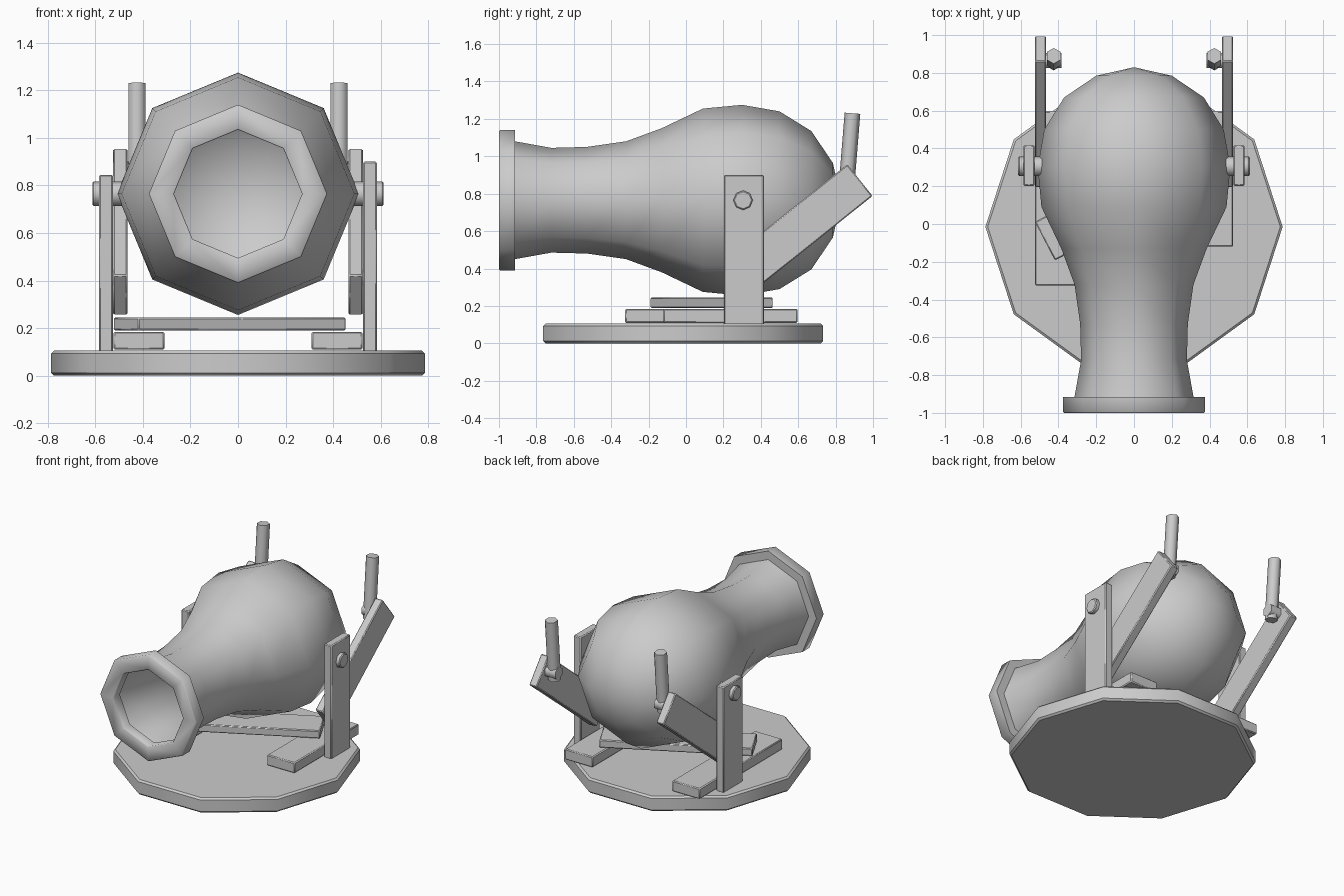
import bpy, bmesh
from math import radians, sin, cos, pi
from mathutils import Vector

if "Cube" in bpy.data.objects:
    bpy.data.objects.remove(bpy.data.objects["Cube"])


def finish(ob, angle=60, bevel=0.0):
    """Optional soft edge, then smooth shading that keeps hard corners."""
    if bevel:
        m = ob.modifiers.new("soft_edge", 'BEVEL')
        m.width = bevel
        m.segments = 1
        m.limit_method = 'ANGLE'
        m.angle_limit = radians(60)
    bpy.ops.object.select_all(action='DESELECT')
    ob.select_set(True)
    bpy.context.view_layer.objects.active = ob
    bpy.ops.object.shade_smooth_by_angle(angle=radians(angle))
    return ob


def box(name, center, size, rot=(0, 0, 0)):
    bpy.ops.mesh.primitive_cube_add(size=1, location=center, rotation=rot)
    ob = bpy.context.object
    ob.name = name
    ob.scale = size
    bpy.ops.object.transform_apply(location=False, rotation=False, scale=True)
    return finish(ob, 40, 0.006)


def rod(name, a, b, r, sides, bevel=0.0):
    a, b = Vector(a), Vector(b)
    d = b - a
    bpy.ops.mesh.primitive_cylinder_add(vertices=sides, radius=r, depth=d.length,
                                        location=(a + b) / 2)
    ob = bpy.context.object
    ob.name = name
    ob.rotation_mode = 'QUATERNION'
    ob.rotation_quaternion = d.to_track_quat('Z', 'Y')
    return finish(ob, 65, bevel)


def lathe_y(name, profile, z, sides):
    """Spin (y, radius) points around a horizontal axis at height z."""
    bm = bmesh.new()
    rings = []
    for y, r in profile:
        if r == 0:
            rings.append([bm.verts.new((0, y, z))] * sides)
        else:
            rings.append([bm.verts.new((r * cos(2 * pi * i / sides), y,
                                        z + r * sin(2 * pi * i / sides)))
                          for i in range(sides)])
    for p, q in zip(rings, rings[1:]):
        for i in range(sides):
            j = (i + 1) % sides
            corners = [p[i], p[j], q[j], q[i]]
            bm.faces.new(list(dict.fromkeys(corners)))
    bmesh.ops.recalc_face_normals(bm, faces=bm.faces)
    me = bpy.data.meshes.new(name)
    bm.to_mesh(me)
    bm.free()
    ob = bpy.data.objects.new(name, me)
    bpy.context.collection.objects.link(ob)
    return finish(ob, 60)


# Barrel: hollow bulb with a flanged muzzle
lathe_y("barrel", [
    (-0.93, 0.27), (-0.995, 0.27), (-1.0, 0.275), (-1.0, 0.37), (-0.995, 0.375),
    (-0.915, 0.375), (-0.915, 0.315), (-0.72, 0.28), (-0.53, 0.285), (-0.32, 0.315),
    (-0.13, 0.385), (0.09, 0.49), (0.30, 0.51), (0.50, 0.475), (0.67, 0.37),
    (0.785, 0.20), (0.83, 0)], 0.765, 8)

# Ten-sided base; cylinder vertices start on +y, so turn one onto +x
base = rod("base_disc", (0, -0.015, 0), (0, -0.015, 0.105), 0.787, 10, 0.012)
base.rotation_mode = 'XYZ'
base.rotation_euler = (0, 0, radians(90))

# Cross plank lying skewed over the floor planks
box("cross_plank", (-0.035, 0.137, 0.217), (0.985, 0.23, 0.055), (0, 0, radians(27.5)))

# Parts repeated on both sides, with uneven post heights and plank lengths
for side, s, top, front in (("right", 1, 0.90, -0.12), ("left", -1, 0.845, -0.325)):
    box(side + "_floor_plank", (s * 0.417, (front + 0.597) / 2, 0.147),
        (0.215, 0.597 - front, 0.075))
    box(side + "_post", (s * 0.556, 0.31, (0.10 + top) / 2), (0.058, 0.215, top - 0.10))
    rod(side + "_axle", (s * 0.45, 0.305, 0.765), (s * 0.613, 0.305, 0.765), 0.052, 8, 0.006)
    box(side + "_lever_arm", (s * 0.495, 0.595, 0.605), (0.06, 0.857, 0.216),
        (radians(38.6), 0, 0))
    rod(side + "_handle_peg", (s * 0.385, 0.865, 0.855), (s * 0.48, 0.865, 0.855), 0.045, 6)
    rod(side + "_handle", (s * 0.425, 0.855, 0.80), (s * 0.425, 0.89, 1.23), 0.042, 6)
